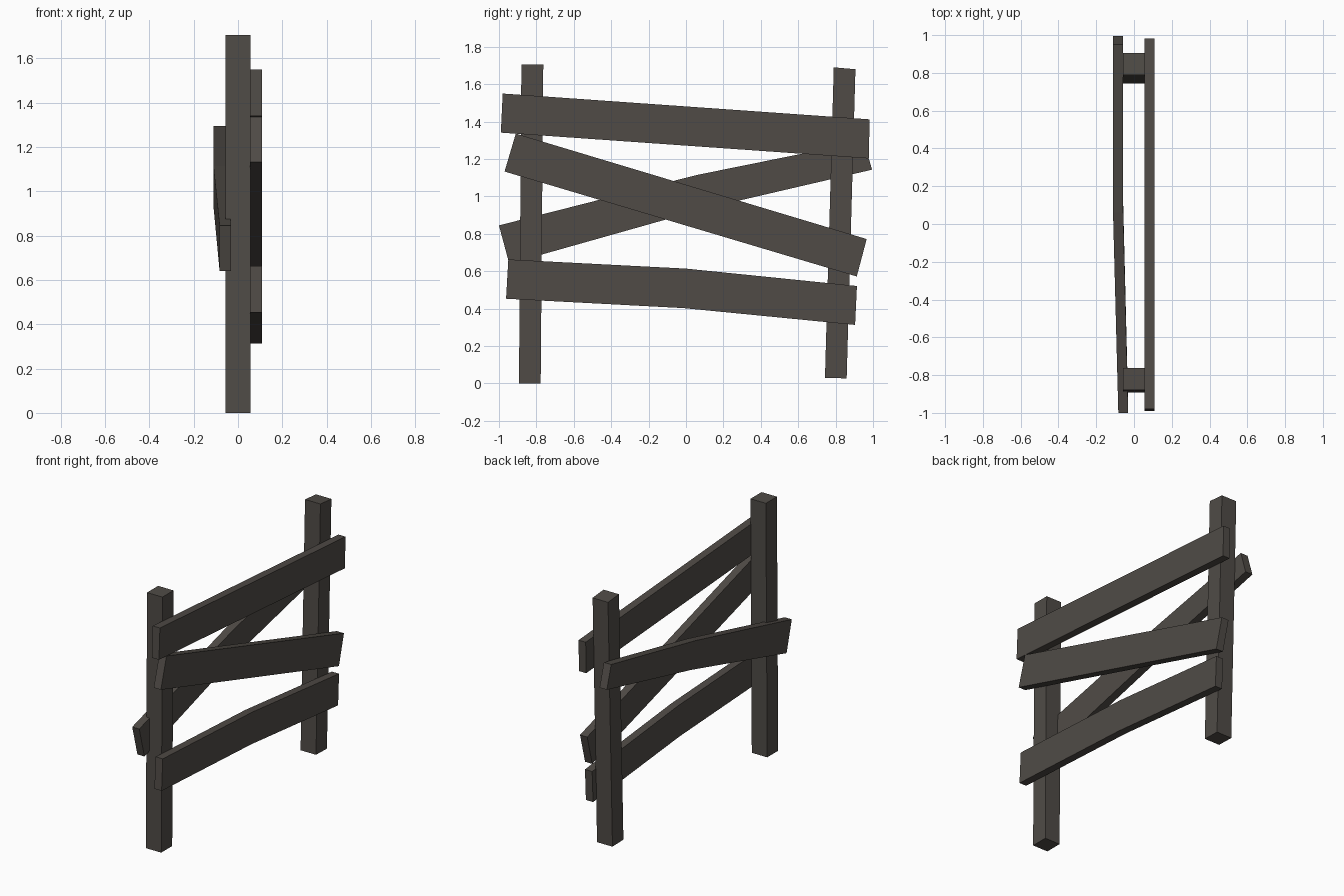
import bpy, bmesh

if "Cube" in bpy.data.objects:
    bpy.data.objects.remove(bpy.data.objects["Cube"])

wood = bpy.data.materials.new("weathered_wood")
wood.diffuse_color = (0.08, 0.071, 0.062, 1)
wood.use_nodes = True
wood.node_tree.nodes["Principled BSDF"].inputs["Base Color"].default_value = wood.diffuse_color


def board(name, sections):
    """Loft a board through (upper (y, z), lower (y, z), x_min, x_max) sections."""
    bm = bmesh.new()
    rings = []
    for (uy, uz), (ly, lz), x0, x1 in sections:
        rings.append([bm.verts.new(c) for c in
                      ((x0, uy, uz), (x1, uy, uz), (x1, ly, lz), (x0, ly, lz))])
    for a, b in zip(rings, rings[1:]):
        for i in range(4):
            j = (i + 1) % 4
            bm.faces.new((a[i], a[j], b[j], b[i]))
    bm.faces.new(rings[0])
    bm.faces.new(rings[-1][::-1])
    bmesh.ops.recalc_face_normals(bm, faces=bm.faces)
    me = bpy.data.meshes.new(name)
    bm.to_mesh(me)
    bm.free()
    me.materials.append(wood)
    ob = bpy.data.objects.new(name, me)
    bpy.context.collection.objects.link(ob)


# Leaning posts
P = 0.057
board("left_post", [((-0.893, 0), (-0.777, 0), -P, P),
                    ((-0.88, 1.705), (-0.763, 1.705), -P, P)])
board("right_post", [((0.743, 0.03), (0.859, 0.027), -P, P),
                     ((0.79, 1.69), (0.906, 1.68), -P, P)])

# Planks nailed on the +x side
F = (0.055, 0.108)
board("top_plank", [((-0.98, 1.55), (-0.99, 1.341), *F),
                    ((0.982, 1.412), (0.977, 1.203), *F)])
board("diagonal_plank", [((-0.91, 1.336), (-0.97, 1.133), *F),
                         ((0.966, 0.772), (0.913, 0.572), *F)])
board("bottom_plank", [((-0.95, 0.663), (-0.962, 0.453), *F),
                       ((0.0, 0.614), (-0.015, 0.403), *F),
                       ((0.914, 0.521), (0.904, 0.313), *F)])

# Bent plank on the -x side
board("back_plank", [((-1.0, 0.845), (-0.945, 0.64), -0.083, -0.031),
                     ((0.06, 1.115), (0.1, 0.935), -0.111, -0.057),
                     ((0.95, 1.295), (0.995, 1.143), -0.111, -0.057)])
